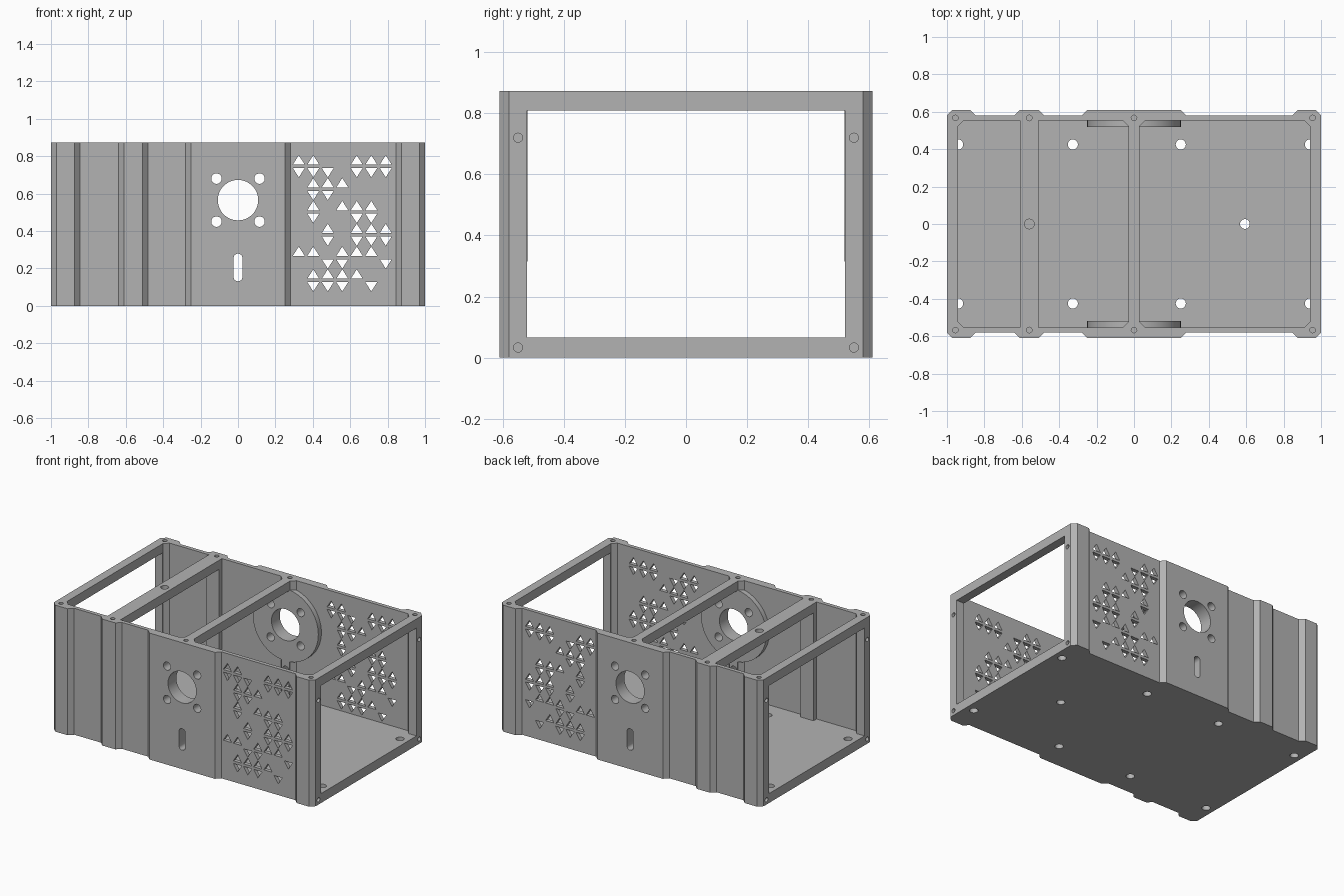
import bpy
import bmesh
import math
from mathutils import Matrix, Vector

old = bpy.data.objects.get("Cube")
if old:
    bpy.data.objects.remove(old, do_unlink=True)

HEIGHT, FLOOR, BAR = 0.873, 0.065, 0.81
SHELL, WALL, POST, BOSS = 0.58, 0.553, 0.52, 0.61
CHAMFER = 0.03
FAN_Z = 0.565


def prism(bm, points, axis, start, end):
    """Extrude a 2D outline along an axis."""
    place = {
        "x": lambda a, b, t: (t, a, b),
        "y": lambda a, b, t: (a, t, b),
        "z": lambda a, b, t: (a, b, t),
    }[axis]
    face = bm.faces.new([bm.verts.new(place(a, b, start)) for a, b in points])
    shift = Vector(place(0, 0, end - start))
    result = bmesh.ops.extrude_face_region(bm, geom=[face], use_keep_orig=True)
    moved = [v for v in result["geom"] if isinstance(v, bmesh.types.BMVert)]
    bmesh.ops.translate(bm, verts=moved, vec=shift)


def circle(a, b, radius, sides=24):
    return [(a + radius * math.cos(math.tau * i / sides),
             b + radius * math.sin(math.tau * i / sides)) for i in range(sides)]


def rectangle(a0, a1, b0, b1):
    return [(a0, b0), (a1, b0), (a1, b1), (a0, b1)]


def make_object(name, bm):
    bmesh.ops.recalc_face_normals(bm, faces=bm.faces[:])
    mesh = bpy.data.meshes.new(name)
    bm.to_mesh(mesh)
    bm.free()
    obj = bpy.data.objects.new(name, mesh)
    bpy.context.collection.objects.link(obj)
    return obj


def combine(target, tool, operation):
    """Apply a boolean and discard the helper."""
    tool.hide_render = True
    mod = target.modifiers.new("boolean", "BOOLEAN")
    mod.operation, mod.solver, mod.object = operation, "EXACT", tool
    graph = bpy.context.evaluated_depsgraph_get()
    graph.update()
    mesh = bpy.data.meshes.new_from_object(target.evaluated_get(graph))
    target.modifiers.clear()
    target.data = mesh
    bpy.data.objects.remove(tool, do_unlink=True)


# Outer body with raised chamfered ribs on both long sides
ribs = [(-1, -0.845), (-0.64, -0.48), (-0.28, 0.28), (0.845, 1)]
front = []
for a, b in ribs:
    front += [(a, -SHELL), (a + CHAMFER, -BOSS), (b - CHAMFER, -BOSS), (b, -SHELL)]
outline = front + [(x, -y) for x, y in reversed(front)]
bm = bmesh.new()
prism(bm, outline, "z", 0, HEIGHT)
body = make_object("enclosure_body", bm)


# Three open bays, with optional chamfered posts at each end
def bay(x0, x1, soft0, soft1):
    c0, c1 = CHAMFER * soft0, CHAMFER * soft1
    half = [(x0, -WALL + c0), (x0 + c0, -WALL), (x1 - c1, -WALL), (x1, -WALL + c1)]
    points = half + [(x, -y) for x, y in reversed(half)]
    return [p for i, p in enumerate(points) if p != points[i - 1]]


bm = bmesh.new()
for x0, x1, soft0, soft1 in [(-0.94, -0.61, 1, 0), (-0.51, -0.03, 0, 1), (0.03, 0.94, 1, 1)]:
    prism(bm, bay(x0, x1, soft0, soft1), "z", FLOOR, HEIGHT + 0.1)
combine(body, make_object("bay_cutter", bm), "DIFFERENCE")

# Lengthwise opening leaves end frames, posts and cross bars
bm = bmesh.new()
prism(bm, rectangle(-POST, POST, FLOOR, BAR), "x", -1.1, 1.1)
combine(body, make_object("tunnel_cutter", bm), "DIFFERENCE")

# Round reinforcing pads inside both long walls
bm = bmesh.new()
for side in (-1, 1):
    prism(bm, circle(0, FAN_Z, 0.25, 64), "y", side * (POST - 0.001), side * (WALL + 0.01))
combine(body, make_object("round_pads", bm), "UNION")

bm = bmesh.new()

# Large round port, its four screw holes and the slot
prism(bm, circle(0, FAN_Z, 0.108, 48), "y", -0.8, 0.8)
for sx in (-1, 1):
    for sz in (-1, 1):
        prism(bm, circle(sx * 0.115, FAN_Z + sz * 0.115, 0.028), "y", -0.8, 0.8)
slot = [(x, z + (0.255 if z >= 0 else 0.155)) for x, z in circle(0, 0, 0.024)]
prism(bm, slot, "y", -0.8, 0.8)

# Triangular vent pattern: columns used by each up row and down row
vents = [("01456", "012456"), ("123", "12"), ("1345", "145"),
         ("2456", "2456"), ("01345", "236"), ("1234", "1235")]
for row, pair in enumerate(vents):
    middle = 0.746 - row * 0.122
    for columns, way in zip(pair, (1, -1)):
        for column in columns:
            x = 0.325 + int(column) * 0.0775
            base, tip = middle + way * 0.009, middle + way * 0.059
            prism(bm, [(x - 0.032, base), (x + 0.032, base), (x, tip)], "y", -0.8, 0.8)

# Floor holes
for sy in (-1, 1):
    for x in (-0.94, -0.327, 0.25, 0.94):
        prism(bm, circle(x, sy * 0.425, 0.027), "z", -0.1, 0.2)
prism(bm, circle(0.593, 0, 0.026), "z", -0.1, 0.2)

# Cross bar hole and blind screw holes in the rim
prism(bm, circle(-0.56, 0, 0.026), "z", 0.75, 1)
for sy in (-1, 1):
    for x in (-0.955, -0.56, 0, 0.955):
        prism(bm, circle(x, sy * 0.567, 0.015, 16), "z", 0.8, 1)

# Blind screw holes in both end frames
for sx in (-1, 1):
    for sy in (-1, 1):
        for z in (0.033, 0.72):
            prism(bm, circle(sy * 0.55, z, 0.015, 16), "x", sx * 0.945, sx * 1.1)
combine(body, make_object("hole_cutter", bm), "DIFFERENCE")

# Single grey finish
grey = bpy.data.materials.new("plain_grey")
grey.use_nodes = True
colour = (0.45, 0.45, 0.45, 1)
grey.diffuse_color = colour
grey.node_tree.nodes["Principled BSDF"].inputs["Base Color"].default_value = colour
body.data.materials.clear()
body.data.materials.append(grey)

for obj in bpy.context.selected_objects:
    obj.select_set(False)
body.select_set(True)
bpy.context.view_layer.objects.active = body
bpy.ops.object.shade_smooth_by_angle(angle=math.radians(30))
